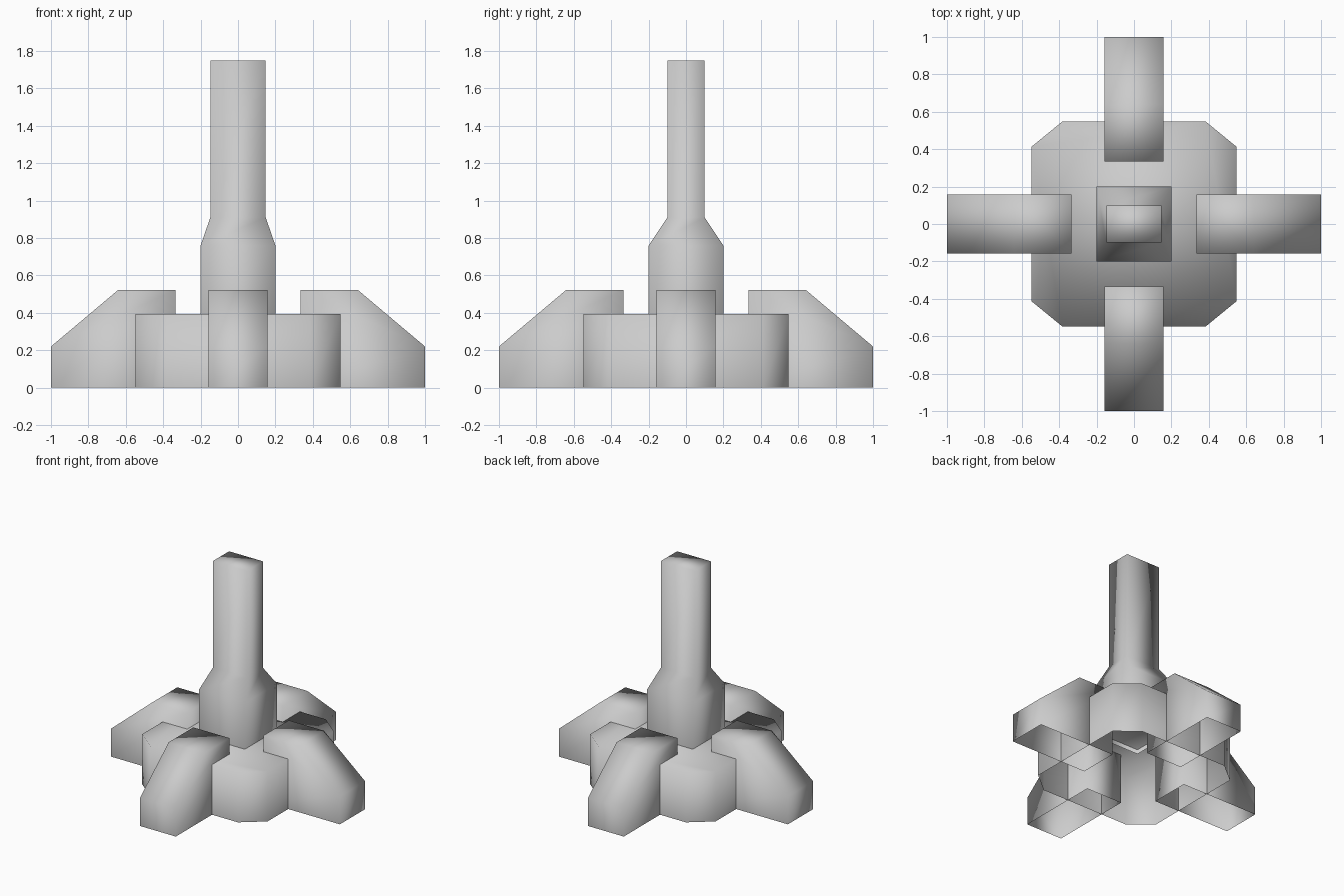
import bpy
from math import pi
from mathutils import Matrix

cube = bpy.data.objects.get("Cube")
if cube:
    bpy.data.objects.remove(cube)

grey = bpy.data.materials.new("light_grey")
grey.use_nodes = True
COLOUR = (0.6, 0.6, 0.6, 1)
grey.diffuse_color = COLOUR
grey.node_tree.nodes["Principled BSDF"].inputs["Base Color"].default_value = COLOUR


def add_part(name, verts, faces, turn=0):
    mesh = bpy.data.meshes.new(name)
    mesh.from_pydata(verts, [], faces)
    mesh.transform(Matrix.Rotation(turn, 4, "Z"))
    mesh.materials.append(grey)
    mesh.shade_smooth()
    obj = bpy.data.objects.new(name, mesh)
    bpy.context.collection.objects.link(obj)
    return obj


def loft(name, rings):
    """Shell through stacked counter-clockwise rings, capped above, open below."""
    n = len(rings[0])
    faces = []
    for r in range(len(rings) - 1):
        for i in range(n):
            a, b = r * n + i, r * n + (i + 1) % n
            faces.append((a, b, b + n, a + n))
    faces.append(tuple(range((len(rings) - 1) * n, len(rings) * n)))
    return add_part(name, [v for ring in rings for v in ring], faces)


def rectangle(x, y, z):
    return [(-x, -y, z), (x, -y, z), (x, y, z), (-x, y, z)]


def chamfered(w, cx, cy, z):
    quarter = [(w, cy), (cx, w)]
    outline = quarter + [(-x, y) for x, y in quarter[::-1]]
    outline += [(-x, -y) for x, y in outline]
    return [(x, y, z) for x, y in outline]


# Chamfered hollow base
loft("base", [chamfered(0.548, 0.383, 0.413, z) for z in (0, 0.395)])

# Square column tapering to a narrow rectangular shaft
loft("column", [rectangle(0.2, 0.2, 0.36), rectangle(0.2, 0.2, 0.76),
                rectangle(0.148, 0.1, 0.91), rectangle(0.148, 0.1, 1.75)])

# Four sloped feet, open underneath
profile = [(1, 0), (1, 0.22), (0.64, 0.523), (0.333, 0.523), (0.333, 0)]
n = len(profile)
verts = [(x, y, z) for y in (-0.157, 0.157) for x, z in profile]
faces = [tuple(range(n)), tuple(range(2 * n - 1, n - 1, -1))]
faces += [(i, i + n, i + n + 1, i + 1) for i in range(n - 1)]
for k, side in enumerate(("left", "back", "right", "front")):
    add_part(side + "_foot", verts, faces, k * pi / 2)
